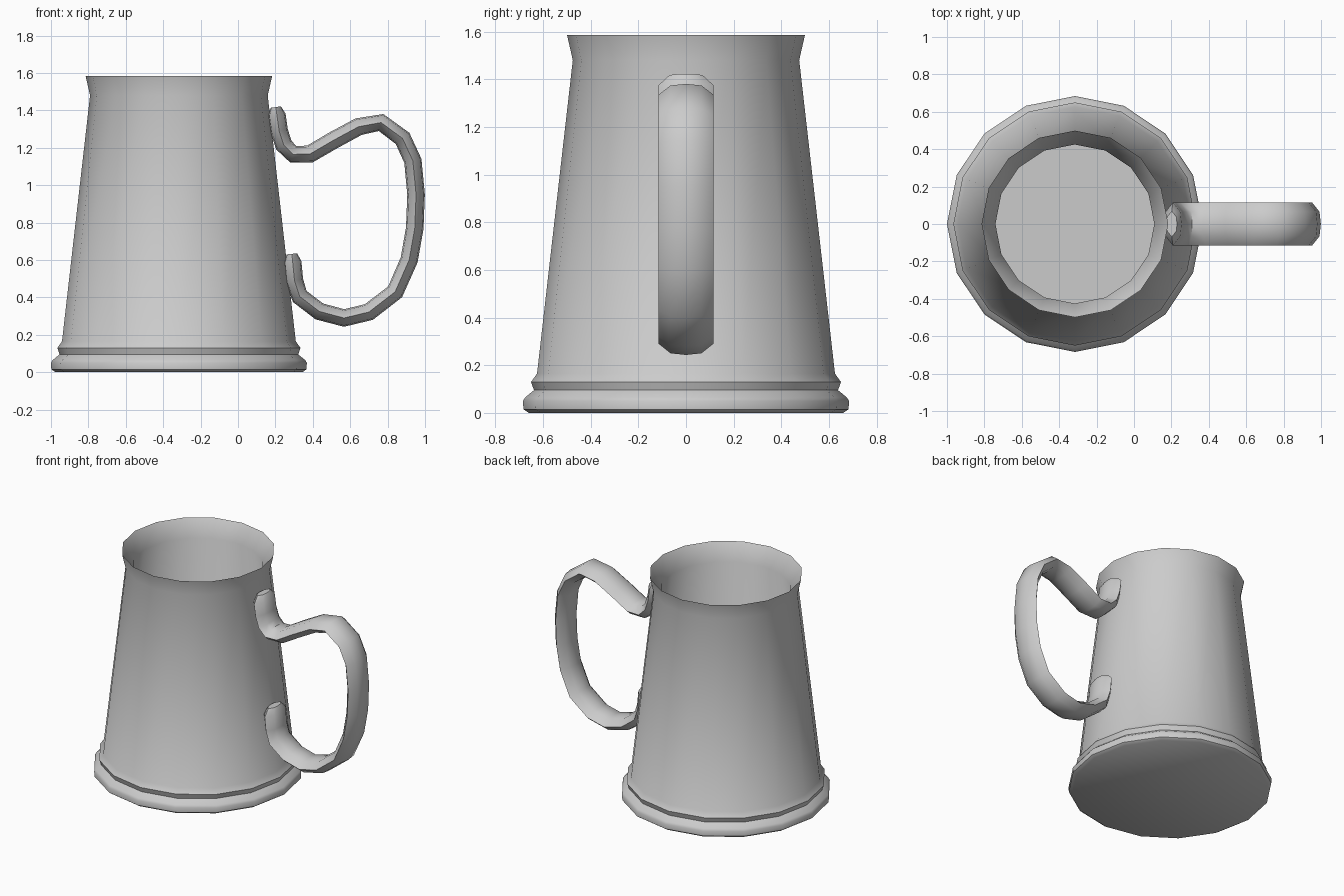
import bpy, bmesh, math
from mathutils import Vector

if "Cube" in bpy.data.objects:
    bpy.data.objects.remove(bpy.data.objects["Cube"], do_unlink=True)

pewter = bpy.data.materials.new("pewter grey")
pewter.use_nodes = True
pewter.diffuse_color = (0.6, 0.6, 0.6, 1)
pewter.node_tree.nodes["Principled BSDF"].inputs["Base Color"].default_value = (0.6, 0.6, 0.6, 1)

SIDES = 16
AXIS_X = -0.316


def skin(name, rings, angle):
    """Bridge a list of closed rings, cap both ends and smooth the result."""
    bm = bmesh.new()
    loops = [[bm.verts.new(p) for p in ring] for ring in rings]
    for a, b in zip(loops, loops[1:]):
        for i in range(len(a)):
            j = (i + 1) % len(a)
            bm.faces.new((a[i], a[j], b[j], b[i]))
    bm.faces.new(loops[0][::-1])
    bm.faces.new(loops[-1])
    bmesh.ops.recalc_face_normals(bm, faces=bm.faces)
    mesh = bpy.data.meshes.new(name)
    bm.to_mesh(mesh)
    bm.free()
    mesh.materials.append(pewter)
    obj = bpy.data.objects.new(name, mesh)
    bpy.context.collection.objects.link(obj)
    bpy.ops.object.select_all(action="DESELECT")
    obj.select_set(True)
    bpy.context.view_layer.objects.active = obj
    bpy.ops.object.shade_smooth_by_angle(angle=math.radians(angle))
    return obj


def circle(r, z):
    turn = [math.tau * i / SIDES for i in range(SIDES)]
    return [(AXIS_X + r * math.cos(t), r * math.sin(t), z) for t in turn]


# Tankard body: stepped foot, tapered wall, flared lip, then the inside
profile = [(0.66, 0), (0.682, 0.015), (0.684, 0.05), (0.675, 0.065), (0.638, 0.095),
           (0.65, 0.13), (0.625, 0.165), (0.475, 1.48), (0.499, 1.585),
           (0.425, 1.47), (0.56, 0.14), (0.53, 0.1)]
skin("tankard_body", [circle(r, z) for r, z in profile], 50)

# Handle: flattened strap swept along a path in the xz plane
path = [(0.208, 1.375), (0.22, 1.29), (0.245, 1.215), (0.295, 1.165), (0.385, 1.167),
        (0.51, 1.24), (0.645, 1.313), (0.765, 1.335), (0.88, 1.25), (0.935, 1.13),
        (0.952, 0.95), (0.945, 0.77), (0.915, 0.6), (0.84, 0.43), (0.7, 0.322),
        (0.567, 0.29), (0.435, 0.325), (0.33, 0.405), (0.302, 0.49), (0.292, 0.59)]
points = [Vector((x, 0, z)) for x, z in path]
section = [(0.115, 0), (0.065, 0.04), (0, 0.047), (-0.065, 0.04),
           (-0.115, 0), (-0.065, -0.04), (0, -0.047), (0.065, -0.04)]


def strap_ring(p, tangent, scale=1.0):
    normal = Vector((-tangent.z, 0, tangent.x))
    return [p + scale * (Vector((0, w, 0)) + normal * t) for w, t in section]


rings = []
for i, p in enumerate(points):
    before, after = points[max(i - 1, 0)], points[min(i + 1, len(points) - 1)]
    rings.append(strap_ring(p, (after - before).normalized()))

# Rounded tips at both ends of the strap
first = (points[0] - points[1]).normalized()
last = (points[-1] - points[-2]).normalized()
rings.insert(0, strap_ring(points[0] + first * 0.043, -first, 0.6))
rings.append(strap_ring(points[-1] + last * 0.043, last, 0.6))
skin("handle", rings, 50)
